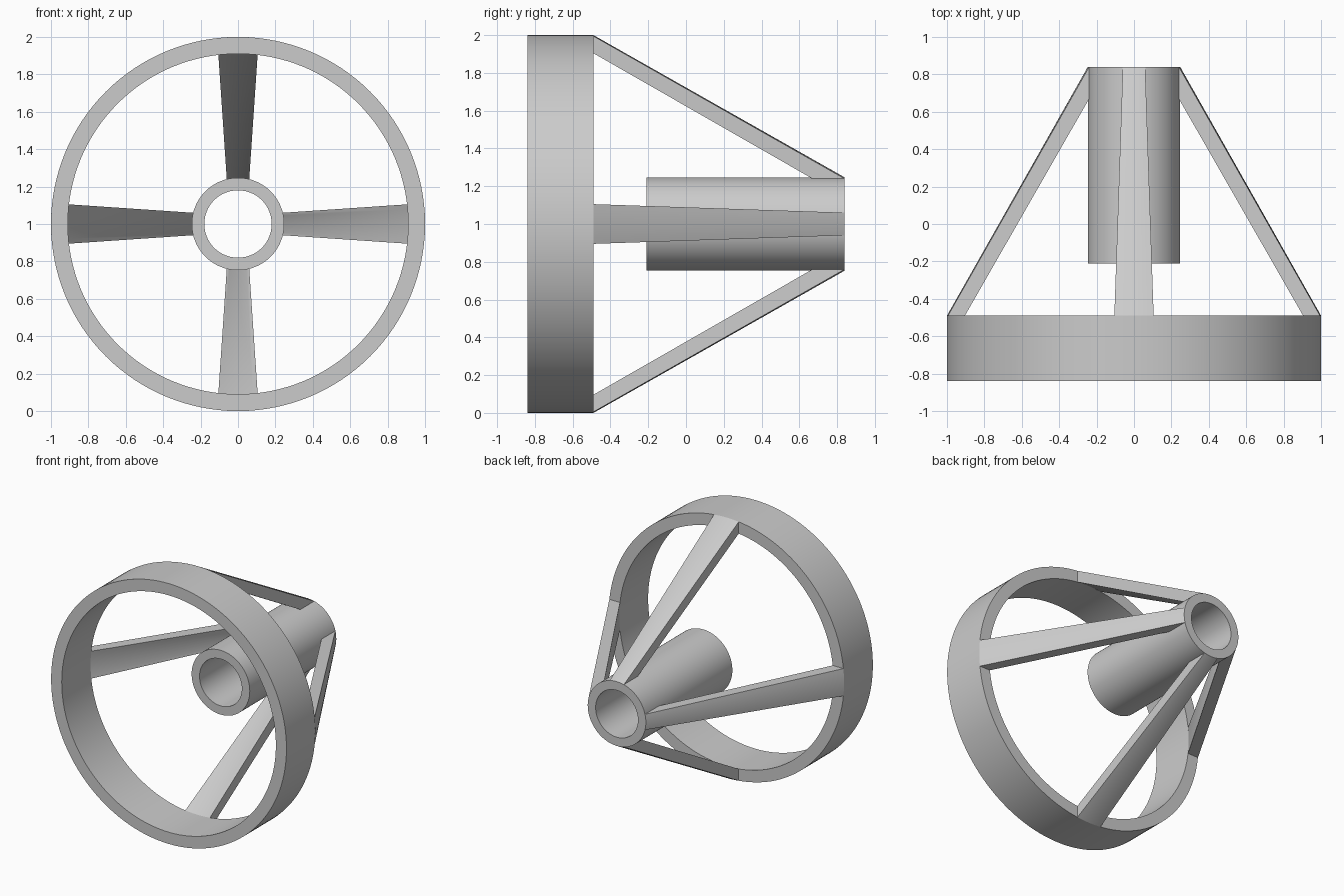
import bpy
import math

cube = bpy.data.objects.get("Cube")
if cube:
    bpy.data.objects.remove(cube, do_unlink=True)

CENTRE_Z = 1.0
RING_OUT, RING_IN, RING_FRONT, RING_BACK = 1.0, 0.91, -0.84, -0.49
HUB_OUT, HUB_IN, HUB_FRONT, HUB_BACK = 0.247, 0.18, -0.21, 0.84

grey = bpy.data.materials.new("light grey")
grey.use_nodes = True
colour = (0.6, 0.6, 0.6, 1)
grey.diffuse_color = colour
grey.node_tree.nodes["Principled BSDF"].inputs["Base Color"].default_value = colour


def make_object(name, verts, faces):
    mesh = bpy.data.meshes.new(name)
    mesh.from_pydata(verts, [], faces)
    mesh.materials.append(grey)
    obj = bpy.data.objects.new(name, mesh)
    bpy.context.collection.objects.link(obj)
    bpy.ops.object.select_all(action="DESELECT")
    obj.select_set(True)
    bpy.context.view_layer.objects.active = obj
    bpy.ops.object.shade_smooth_by_angle(angle=math.radians(30))
    return obj


def tube(name, outer, inner, front, back, steps=128):
    """Hollow cylinder along y: a rectangular section swept round the axis."""
    section = [(outer, front), (outer, back), (inner, back), (inner, front)]
    verts, faces = [], []
    for i in range(steps):
        a = math.tau * i / steps
        verts += [(r * math.sin(a), y, CENTRE_Z + r * math.cos(a)) for r, y in section]
        j = (i + 1) % steps
        for k in range(4):
            n = (k + 1) % 4
            faces.append((i * 4 + k, i * 4 + n, j * 4 + n, j * 4 + k))
    return make_object(name, verts, faces)


def strut(name, turn, steps=8):
    """Tapered bar from the ring's back face to the hub, its ends curved to fit."""
    # radius, y and half width at each corner of the side profile
    section = [(RING_OUT, RING_BACK, 0.105), (HUB_OUT, HUB_BACK, 0.06),
               (HUB_OUT, 0.67, 0.06), (RING_IN, RING_BACK, 0.105)]
    verts, faces = [], []
    for i in range(steps + 1):
        for r, y, half in section:
            a = turn + math.asin(half / r) * (2 * i / steps - 1)
            verts.append((r * math.sin(a), y, CENTRE_Z + r * math.cos(a)))
    for i in range(steps):
        for k in range(4):
            n = (k + 1) % 4
            faces.append((i * 4 + k, i * 4 + n, i * 4 + 4 + n, i * 4 + 4 + k))
    last = steps * 4
    faces += [(3, 2, 1, 0), (last, last + 1, last + 2, last + 3)]
    return make_object(name, verts, faces)


# Wide ring at the front, narrow hub at the back
tube("front_ring", RING_OUT, RING_IN, RING_FRONT, RING_BACK)
tube("hub_tube", HUB_OUT, HUB_IN, HUB_FRONT, HUB_BACK)

# Four struts joining them
for index, side in enumerate(("top", "left", "bottom", "right")):
    strut(side + "_strut", index * math.pi / 2)
